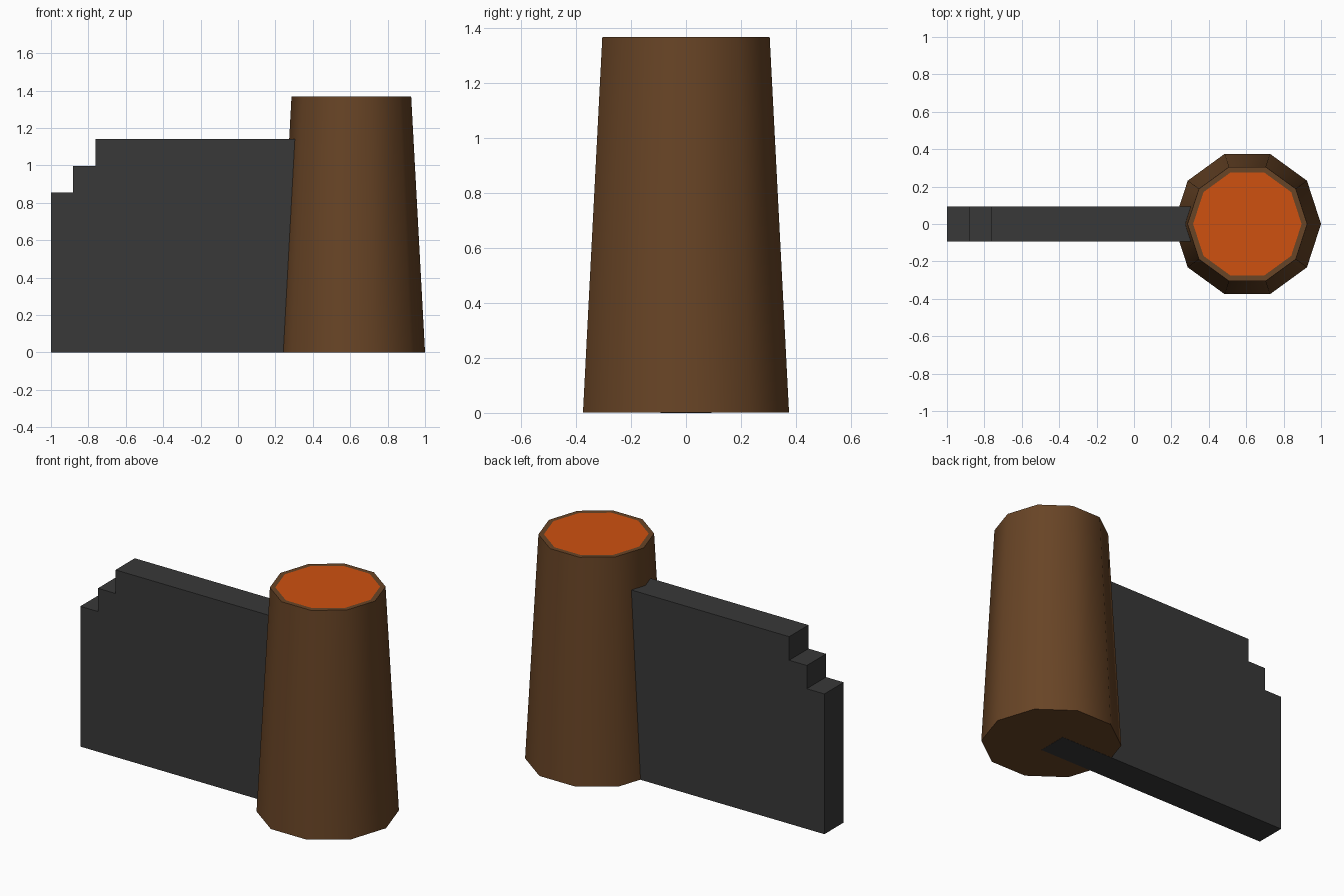
import bpy, bmesh, math

if "Cube" in bpy.data.objects:
    bpy.data.objects.remove(bpy.data.objects["Cube"])


def material(name, rgb):
    m = bpy.data.materials.new(name)
    m.diffuse_color = (*rgb, 1)
    m.use_nodes = True
    m.node_tree.nodes["Principled BSDF"].inputs["Base Color"].default_value = m.diffuse_color
    return m


def add_object(name, bm, mats):
    bmesh.ops.recalc_face_normals(bm, faces=bm.faces)
    me = bpy.data.meshes.new(name)
    bm.to_mesh(me)
    bm.free()
    ob = bpy.data.objects.new(name, me)
    bpy.context.collection.objects.link(ob)
    for m in mats:
        me.materials.append(m)
    return ob


brown = material("brown", (0.138, 0.058, 0.019))
orange = material("orange", (0.62, 0.082, 0.005))
charcoal = material("charcoal", (0.040, 0.040, 0.040))

# Tapered ten-sided tower with an orange inset on top
CX, H, SIDES = 0.606, 1.368, 10
bm = bmesh.new()


def ring(radius, z):
    return [bm.verts.new((CX + radius * math.cos(2 * math.pi * i / SIDES),
                          radius * math.sin(2 * math.pi * i / SIDES), z))
            for i in range(SIDES)]


rings = [ring(0.394, 0.001), ring(0.32, H), ring(0.29, H)]
for a, b in zip(rings, rings[1:]):
    for i in range(SIDES):
        j = (i + 1) % SIDES
        bm.faces.new((a[i], a[j], b[j], b[i]))
bm.faces.new(rings[0][::-1])
bm.faces.new(rings[2]).material_index = 1
tower = add_object("tower", bm, [brown, orange])
bpy.context.view_layer.objects.active = tower
tower.select_set(True)
bpy.ops.object.shade_smooth_by_angle(angle=math.radians(40))

# Wall with a stepped end, running into the tower
T = 0.093
profile = [(-1, 0), (0.6, 0), (0.6, 1.142), (-0.762, 1.142), (-0.762, 0.998),
           (-0.881, 0.998), (-0.881, 0.856), (-1, 0.856)]
bm = bmesh.new()
face = bm.faces.new([bm.verts.new((x, -T, z)) for x, z in profile])
ext = bmesh.ops.extrude_face_region(bm, geom=[face], use_keep_orig=True)
bmesh.ops.translate(bm, vec=(0, 2 * T, 0),
                    verts=[v for v in ext["geom"] if isinstance(v, bmesh.types.BMVert)])
add_object("stepped_wall", bm, [charcoal])
